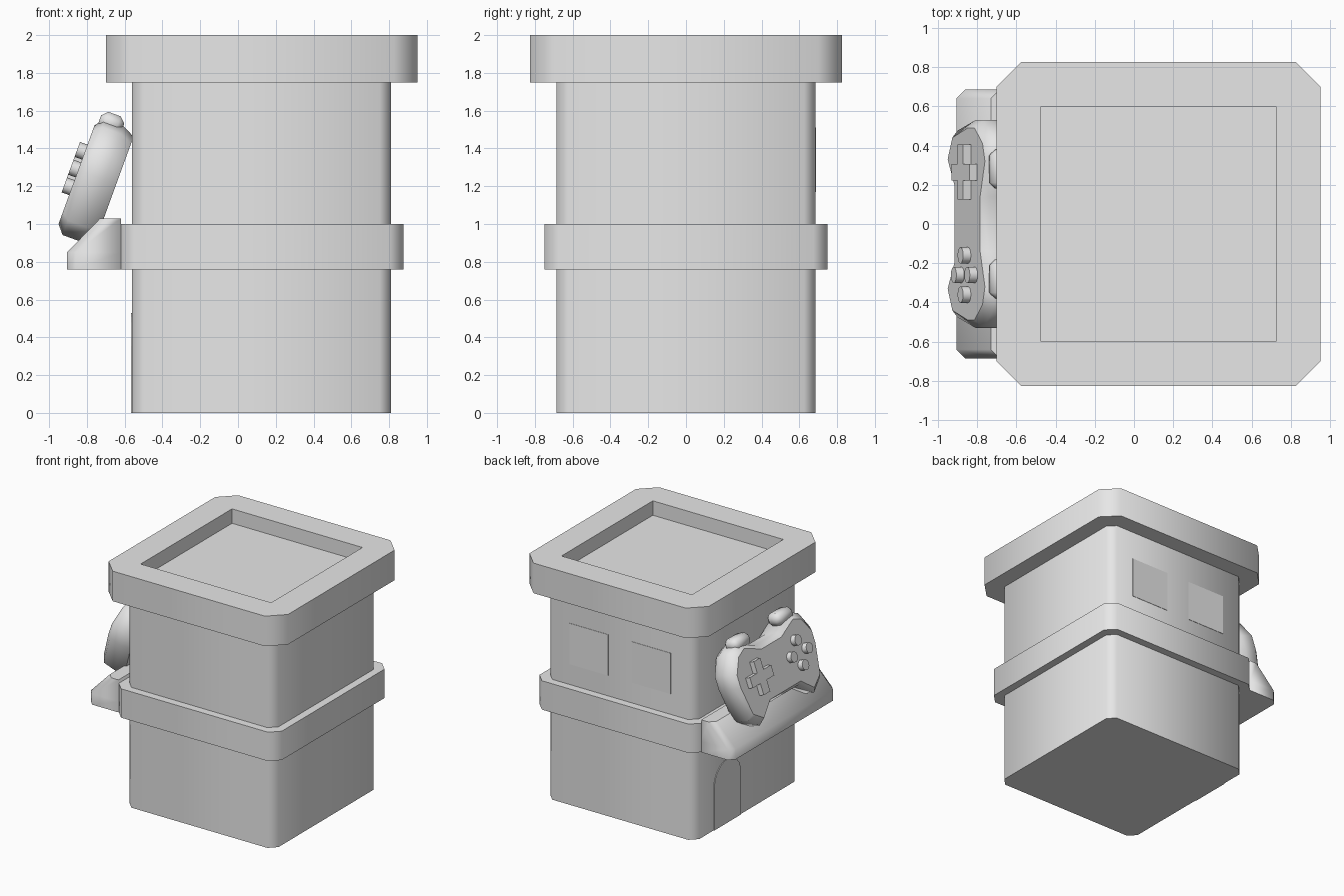
import bpy, bmesh, math
from mathutils import Matrix, Vector

cube = bpy.data.objects.get("Cube")
if cube:
    bpy.data.objects.remove(cube, do_unlink=True)

grey = bpy.data.materials.new("light_grey")
grey.use_nodes = True
grey.diffuse_color = (0.8, 0.8, 0.8, 1)
grey.node_tree.nodes["Principled BSDF"].inputs["Base Color"].default_value = (0.8, 0.8, 0.8, 1)

CX = 0.125  # centre of the tower in x


def finish(bm, name, matrix=None):
    bmesh.ops.recalc_face_normals(bm, faces=bm.faces)
    mesh = bpy.data.meshes.new(name)
    bm.to_mesh(mesh)
    bm.free()
    mesh.materials.append(grey)
    obj = bpy.data.objects.new(name, mesh)
    bpy.context.collection.objects.link(obj)
    if matrix:
        obj.matrix_world = matrix
    return obj


def loft(rings, smooth=True):
    """Skin a stack of equal rings: smooth sides, flat caps."""
    bm = bmesh.new()
    loops = [[bm.verts.new(p) for p in ring] for ring in rings]
    n = len(loops[0])
    for low, high in zip(loops, loops[1:]):
        for i in range(n):
            j = (i + 1) % n
            bm.faces.new((low[i], low[j], high[j], high[i])).smooth = smooth
    bm.faces.new(loops[0][::-1])
    top = bm.faces.new(loops[-1])
    return bm, top


def chamfered_square(half, cut, z):
    k = half - cut
    pts = [(half, -k), (half, k), (k, half), (-k, half),
           (-half, k), (-half, -k), (-k, -half), (k, -half)]
    return [(CX + x, y, z) for x, y in pts]


def block(half, cut, z0, z1):
    return loft([chamfered_square(half, cut, z) for z in (z0, z1)])


# Tower body and middle belt
finish(block(0.685, 0.06, 0, 1.8)[0], "tower_body")
finish(block(0.75, 0.075, 0.76, 1.0)[0], "middle_belt")

# Roof rim with a sunken square roof
bm, top = block(0.825, 0.125, 1.75, 2.0)
bmesh.ops.inset_region(bm, faces=[top], thickness=0.1)
for v in top.verts:
    v.co.x = CX + math.copysign(0.6, v.co.x - CX)
    v.co.y = math.copysign(0.6, v.co.y)
inner = list(top.verts)
bmesh.ops.remove_doubles(bm, verts=inner, dist=0.001)
floor = next(f for f in bm.faces if f.normal.z > 0.9 and len(f.verts) == 4
             and all(abs(abs(v.co.y) - 0.6) < 0.01 for v in f.verts))
ext = bmesh.ops.extrude_discrete_faces(bm, faces=[floor])["faces"][0]
for v in ext.verts:
    v.co.z -= 0.12
for e in ext.edges:
    for f in e.link_faces:
        f.smooth = False
finish(bm, "roof_rim")

# Back windows
for name, side in (("back_window_left", 1), ("back_window_right", -1)):
    x0, x1 = CX + side * 0.11, CX + side * 0.465
    ring = [(x0, 1.17), (x1, 1.17), (x1, 1.51), (x0, 1.51)]
    bm, _ = loft([[(x, y, z) for x, z in ring] for y in (0.68, 0.688)], False)
    finish(bm, name)

# Arched door under the shelf
arch = [(0.435, 0), (0.085, 0)]
arch += [(0.26 - 0.175 * math.cos(math.pi * i / 12),
          0.355 + 0.175 * math.sin(math.pi * i / 12)) for i in range(13)]
bm, _ = loft([[(x, y, z) for y, z in arch] for x in (-0.558, -0.566)], False)
finish(bm, "arched_door")


# Sloped shelf
def shelf_ring(front, z, half=0.685, cut=0.045):
    side = [(-0.62, half), (front + cut, half), (front, half - cut)]
    return [(x, y, z) for x, y in side] + [(x, -y, z) for x, y in reversed(side)]


bm, _ = loft([shelf_ring(-0.905, 0.76), shelf_ring(-0.905, 0.85), shelf_ring(-0.73, 1.03)])
finish(bm, "sloped_shelf")

# Game pad frame: local x across, y up the pad, z out of its face
tilt = math.radians(20)
up = Vector((math.sin(tilt), 0, math.cos(tilt)))
out = Vector((-math.cos(tilt), 0, math.sin(tilt)))
pad = Matrix.Translation((-0.95, 0, 1.0)) @ Matrix((up.cross(out), up, out)).transposed().to_4x4()

# Pad shell: mirrored outline lofted through four depths
half = [(0.2, 0.1), (0.33, 0), (0.44, 0.07), (0.49, 0.3),
        (0.49, 0.4), (0.41, 0.52), (0.32, 0.556), (0.13, 0.48)]
outline = half + [(-a, b) for a, b in reversed(half)]


def pad_ring(depth, sx, sy):
    return [(a * sx, 0.28 + (b - 0.28) * sy, depth) for a, b in outline]


bm, _ = loft([pad_ring(-0.215, 1, 1.05), pad_ring(-0.15, 1.08, 1.17),
              pad_ring(-0.04, 1.08, 1.17), pad_ring(0, 1, 1)])
finish(bm, "pad_shell", pad)

# Direction cross
w, a, b = 0.042, 0.14, 0.135
cross = [(w, -b), (w, -w), (a, -w), (a, w), (w, w), (w, b),
         (-w, b), (-w, w), (-a, w), (-a, -w), (-w, -w), (-w, -b)]
bm, _ = loft([[(x - 0.265, y + 0.305, z) for x, y in cross] for z in (-0.01, 0.042)], False)
finish(bm, "direction_cross", pad)

# Four round buttons
for i, name in enumerate(("right", "top", "left", "bottom")):
    cx = 0.26 + 0.1 * math.cos(i * math.pi / 2)
    cy = 0.305 + 0.1 * math.sin(i * math.pi / 2)
    ring = [(cx + 0.042 * math.cos(t * math.pi / 6), cy + 0.042 * math.sin(t * math.pi / 6))
            for t in range(12)]
    bm, _ = loft([[(x, y, z) for x, y in ring] for z in (-0.01, 0.042)])
    finish(bm, "round_button_" + name, pad)

# Shoulder buttons
for name, side in (("shoulder_button_left", -1), ("shoulder_button_right", 1)):
    bm = bmesh.new()
    bmesh.ops.create_cube(bm, size=1)
    bmesh.ops.scale(bm, vec=(0.2, 0.1, 0.13), verts=bm.verts)
    bmesh.ops.translate(bm, vec=(side * 0.28, 0.598, -0.08), verts=bm.verts)
    bmesh.ops.bevel(bm, geom=bm.edges[:], offset=0.03, segments=1, affect='EDGES')
    for f in bm.faces:
        f.smooth = True
    finish(bm, name, pad)
